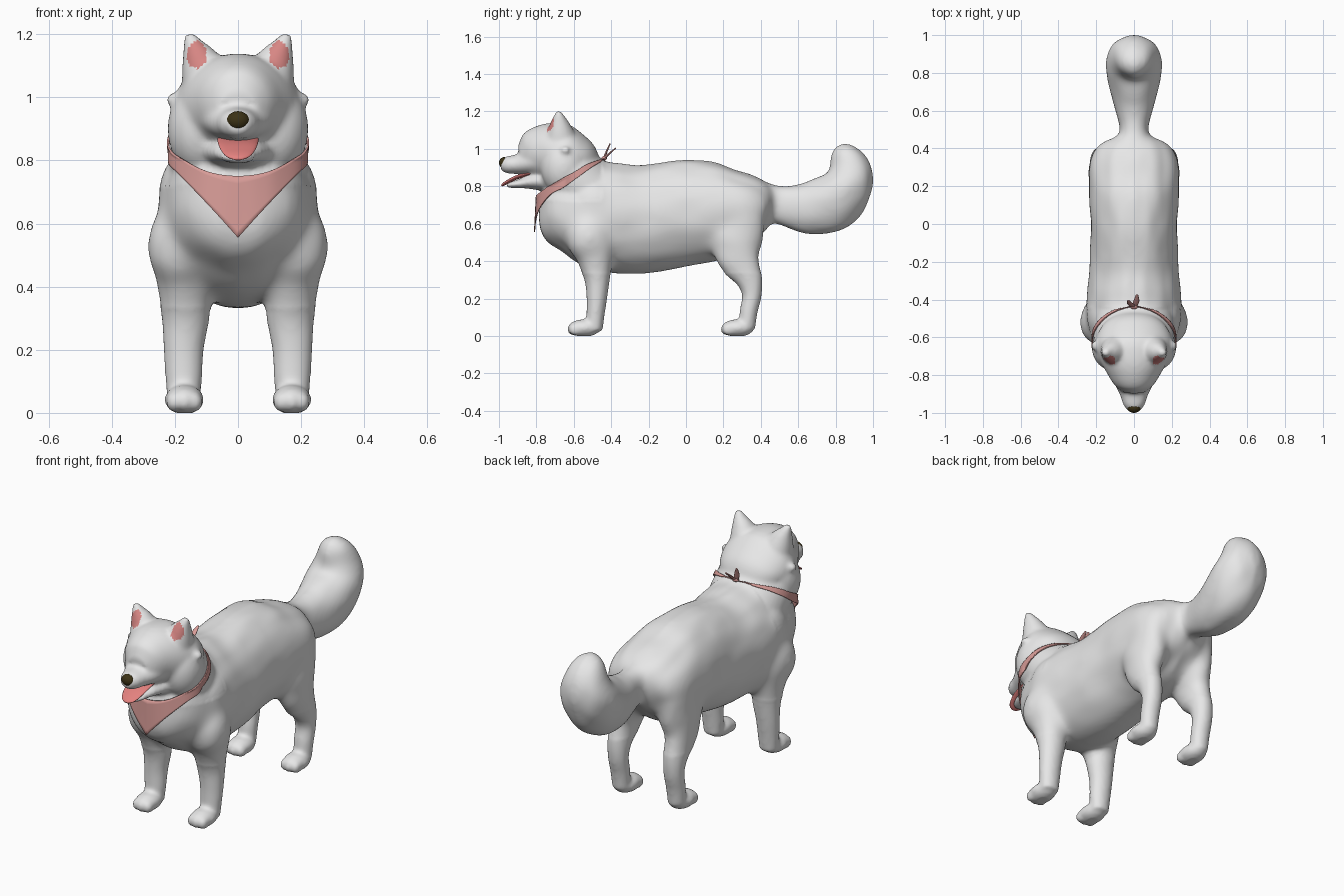
import bpy, bmesh, math
from mathutils import Vector, Matrix, noise

if "Cube" in bpy.data.objects:
    bpy.data.objects.remove(bpy.data.objects["Cube"])


def material(name, rgb):
    m = bpy.data.materials.new(name)
    m.diffuse_color = (*rgb, 1)
    m.use_nodes = True
    m.node_tree.nodes["Principled BSDF"].inputs["Base Color"].default_value = m.diffuse_color
    return m


FUR = material("white fur", (0.8, 0.8, 0.8))
EAR = material("inner ear pink", (0.68, 0.24, 0.23))
CLOTH = material("bandana pink", (0.68, 0.33, 0.31))
TONGUE = material("tongue pink", (0.77, 0.22, 0.21))
NOSE = material("nose brown", (0.045, 0.032, 0.008))


def smooth_path(keys, steps=6):
    """Catmull-Rom samples through tuples of numbers."""
    k = [keys[0]] + list(keys) + [keys[-1]]
    out = []
    for i in range(1, len(k) - 2):
        for s in range(steps):
            t = s / steps
            out.append([0.5 * (2 * b + (c - a) * t + (2 * a - 5 * b + 4 * c - d) * t * t
                               + (3 * b - a - 3 * c + d) * t ** 3)
                        for a, b, c, d in zip(*k[i - 1:i + 3])])
    return out + [list(keys[-1])]


def loft(bm, keys, side=1, n=24):
    """Elliptical tube; key = x, y, z, half width in x, half depth across the path."""
    path = smooth_path(keys)
    rings = []
    for i, (x, y, z, rx, rn) in enumerate(path):
        a, b = path[max(i - 1, 0)], path[min(i + 1, len(path) - 1)]
        t = Vector((0, b[1] - a[1], b[2] - a[2])).normalized()
        nrm = Vector((0, -t.z, t.y))
        c = Vector((x * side, y, z))
        ring = []
        for j in range(n):
            ang = math.tau * j / n
            ring.append(bm.verts.new(c + Vector((max(rx, .003) * math.cos(ang), 0, 0))
                                     + nrm * max(rn, .003) * math.sin(ang)))
        rings.append(ring)
    for r, q in zip(rings, rings[1:]):
        for j in range(n):
            bm.faces.new((r[j], r[(j + 1) % n], q[(j + 1) % n], q[j]))
    bm.faces.new(rings[0][::-1])
    bm.faces.new(rings[-1])


def ball(bm, center, radii, side=1):
    c = Vector((center[0] * side, center[1], center[2]))
    bmesh.ops.create_uvsphere(bm, u_segments=28, v_segments=18, radius=1,
                              matrix=Matrix.Translation(c) @ Matrix.Diagonal((*radii, 1)))


def finish(bm, name, mat):
    bmesh.ops.recalc_face_normals(bm, faces=bm.faces[:])
    me = bpy.data.meshes.new(name)
    bm.to_mesh(me)
    bm.free()
    me.materials.append(mat)
    ob = bpy.data.objects.new(name, me)
    bpy.context.collection.objects.link(ob)
    return ob


def apply_and_smooth(ob):
    bpy.ops.object.select_all(action='DESELECT')
    ob.select_set(True)
    bpy.context.view_layer.objects.active = ob
    if ob.modifiers:
        bpy.ops.object.convert(target='MESH')
    bpy.ops.object.shade_smooth()


# ---- Body: overlapping parts fused by a voxel remesh
bm = bmesh.new()
# torso
loft(bm, [(0, -.785, .655, .07, .07), (0, -.74, .655, .165, .16), (0, -.62, .66, .225, .235),
          (0, -.45, .64, .25, .29), (0, -.25, .622, .237, .29), (0, 0, .66, .228, .284),
          (0, .2, .67, .238, .257), (0, .33, .69, .230, .19), (0, .42, .70, .18, .13),
          (0, .47, .70, .08, .07)], n=40)
# neck, then skull tapering to the face
loft(bm, [(0, -.46, .70, .21, .19), (0, -.55, .79, .215, .185), (0, -.62, .87, .213, .17),
          (0, -.66, .94, .19, .15)], n=40)
loft(bm, [(0, -.50, .90, .12, .06), (0, -.56, .94, .18, .115), (0, -.64, .96, .207, .165),
          (0, -.72, .972, .182, .167), (0, -.79, .967, .142, .15), (0, -.845, .95, .105, .118),
          (0, -.88, .94, .07, .075)], n=40)
# muzzle and lower jaw
loft(bm, [(0, -.80, .935, .125, .085), (0, -.86, .922, .098, .062), (0, -.91, .917, .073, .052),
          (0, -.96, .915, .056, .045), (0, -.99, .916, .03, .028)])
loft(bm, [(0, -.74, .83, .12, .06), (0, -.82, .825, .088, .042), (0, -.87, .817, .068, .028),
          (0, -.93, .808, .046, .018), (0, -.96, .804, .02, .01)])
# tail
loft(bm, [(0, .34, .74, .10, .10), (0, .48, .705, .074, .10), (0, .57, .69, .092, .12),
          (0, .68, .685, .125, .147), (0, .80, .725, .146, .155), (0, .872, .82, .146, .13),
          (0, .872, .91, .115, .11), (0, .84, .985, .08, .075), (0, .82, 1.025, .03, .03)], n=32)
for s in (-1, 1):
    # cheek ruff, tuft and ear
    ball(bm, (.115, -.655, .90), (.108, .12, .15), s)
    ball(bm, (.185, -.645, .992), (.045, .03, .026), s)
    loft(bm, [(.092, -.665, 1.00, .085, .10), (.098, -.672, 1.08, .08, .078),
              (.122, -.677, 1.145, .052, .048), (.143, -.68, 1.18, .029, .027),
              (.152, -.68, 1.203, .015, .013)], s)
    # front leg, shoulder, paw
    ball(bm, (.155, -.48, .69), (.095, .15, .14), s)
    ball(bm, (.183, -.515, .525), (.102, .125, .14), s)
    loft(bm, [(.175, -.50, .52, .098, .125), (.170, -.485, .40, .086, .095),
              (.166, -.475, .30, .076, .068), (.172, -.477, .20, .064, .055),
              (.172, -.485, .10, .058, .048), (.172, -.49, .03, .052, .045)], s)
    # hind leg, thigh, paw
    ball(bm, (.155, .29, .57), (.085, .13, .21), s)
    loft(bm, [(.16, .265, .56, .08, .145), (.168, .275, .43, .072, .12),
              (.172, .335, .31, .060, .075), (.172, .352, .22, .054, .053),
              (.172, .335, .13, .052, .048), (.172, .325, .04, .048, .045)], s)
    for py in (-.545, .275):
        ball(bm, (.17, py, .042), (.063, .088, .047), s)
        for dx in (-.034, 0, .034):
            ball(bm, (.17 + dx, py - .047 - (.008 if dx == 0 else 0), .035), (.024, .036, .034), s)
body = finish(bm, "dog_body", FUR)
rm = body.modifiers.new("fuse", 'REMESH')
rm.mode = 'VOXEL'
rm.voxel_size = 0.0105
sm = body.modifiers.new("blend", 'SMOOTH')
sm.factor = 0.5
sm.iterations = 9
apply_and_smooth(body)

# blend the limbs further into the torso, ruffle the coat, flatten the soles
me = body.data
bm = bmesh.new()
bm.from_mesh(me)
coat = [v for v in bm.verts if v.co.z > .33 and (v.co.y > -.45 or v.co.z < .72)]
for _ in range(35):
    bmesh.ops.smooth_vert(bm, verts=coat, factor=.5, use_axis_x=True, use_axis_y=True, use_axis_z=True)
bm.normal_update()
for v, nrm in [(v, v.normal.copy()) for v in coat]:
    p = Vector((abs(v.co.x) * 13, v.co.y * 6, v.co.z * 8))
    fade = min(1, (v.co.z - .33) / .15)
    v.co += nrm * (.002 + .006 * fade * noise.noise(p))
for v in bm.verts:
    v.co.z = max(v.co.z, 0)
bm.to_mesh(me)
bm.free()

# pink inner ears: front-facing ear faces within an oval
me.materials.clear()
me.materials.append(FUR)
me.materials.append(EAR)
for p in me.polygons:
    c = p.center
    inside = ((abs(c.x) - .131) / .031) ** 2 + ((c.z - 1.135) / .044) ** 2 < 1
    p.material_index = 1 if inside and p.normal.y < -.1 and c.y < -.66 else 0
    p.use_smooth = True

# ---- Nose
bm = bmesh.new()
ball(bm, (0, -.972, .926), (.036, .028, .03))
apply_and_smooth(finish(bm, "nose", NOSE))

# ---- Tongue
bm = bmesh.new()
loft(bm, [(0, -.82, .872, .066, .011), (0, -.90, .85, .062, .011),
          (0, -.95, .826, .050, .010), (0, -.975, .811, .034, .008), (0, -.986, .803, .012, .004)])
apply_and_smooth(finish(bm, "tongue", TONGUE))

# ---- Bandana: half path from nape to chest (x, y, top z, bottom z), mirrored
half = smooth_path([(0, -.43, .948, .928), (.1, -.47, .935, .905), (.165, -.53, .912, .872),
                    (.208, -.60, .875, .825), (.218, -.65, .85, .79), (.185, -.715, .812, .755),
                    (.12, -.77, .774, .687), (.06, -.793, .756, .622), (0, -.80, .75, .555)])
loop = half + [[-x, y, a, b] for x, y, a, b in half[-2:0:-1]]
rows = 8
bm = bmesh.new()
grid = [[bm.verts.new((x, y - .01 * r / rows, a + (b - a) * r / rows)) for r in range(rows + 1)]
        for x, y, a, b in loop]
for i, col in enumerate(grid):
    nxt = grid[(i + 1) % len(grid)]
    for r in range(rows):
        bm.faces.new((col[r], col[r + 1], nxt[r + 1], nxt[r]))
bandana = finish(bm, "bandana", CLOTH)
sw = bandana.modifiers.new("fit", 'SHRINKWRAP')
sw.target = body
sw.wrap_mode = 'OUTSIDE'
sw.offset = 0.007
so = bandana.modifiers.new("cloth", 'SOLIDIFY')
so.thickness = 0.006
so.offset = 0
apply_and_smooth(bandana)

# ---- Knot with two loose ends
bm = bmesh.new()
ball(bm, (0, -.437, .95), (.02, .014, .012))
loft(bm, [(0, -.44, .945, .012, .006), (-.018, -.425, .985, .017, .005), (-.03, -.405, 1.03, .006, .003)], n=12)
loft(bm, [(0, -.44, .945, .012, .006), (.012, -.41, .975, .016, .005), (.016, -.375, 1.005, .006, .003)], n=12)
apply_and_smooth(finish(bm, "bandana_knot", CLOTH))
